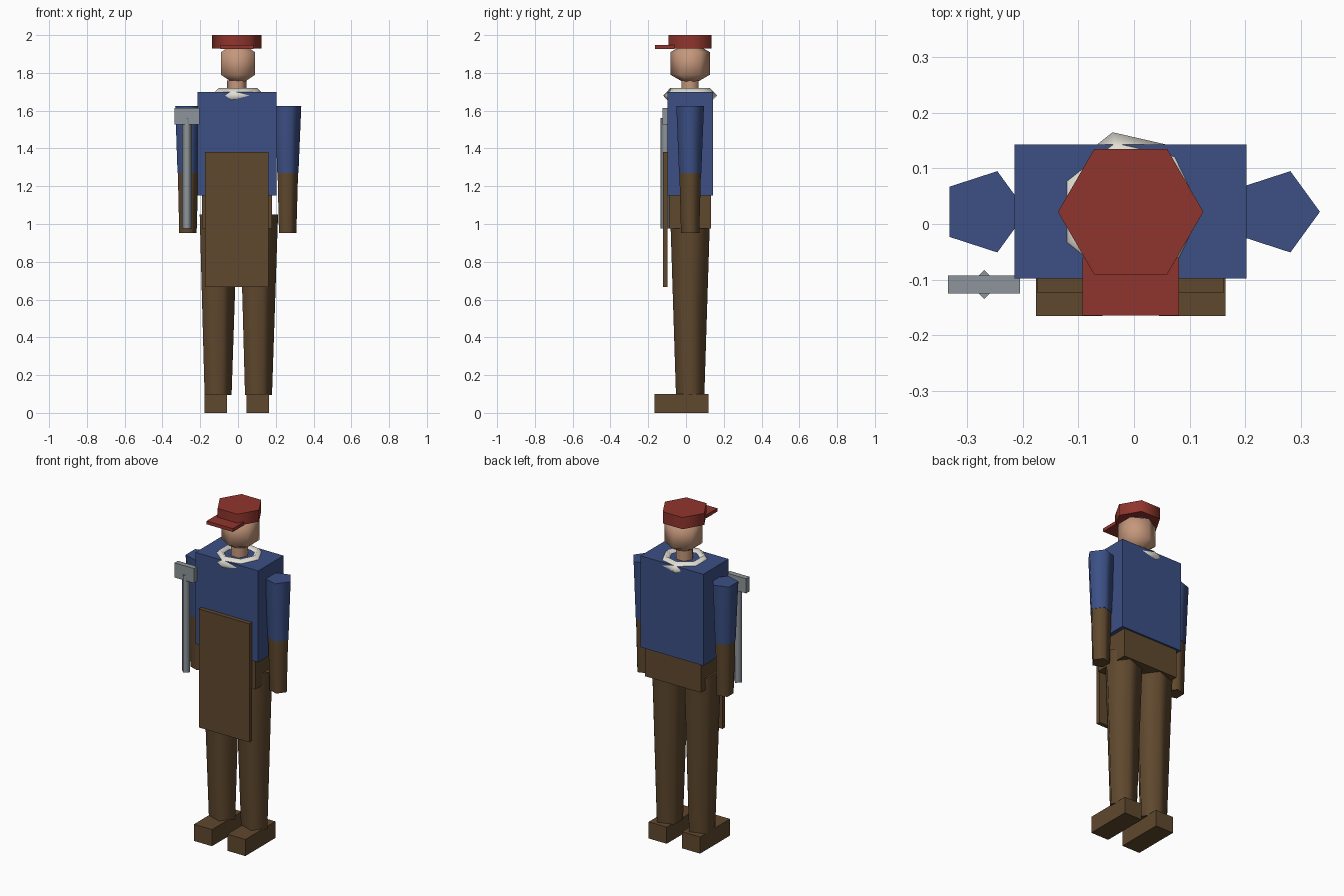
import bpy
import math

if "Cube" in bpy.data.objects:
    bpy.data.objects.remove(bpy.data.objects["Cube"])

CX, CY = -0.006, 0.022  # body axis


def material(name, rgb, metal=0.0):
    m = bpy.data.materials.new(name)
    m.use_nodes = True
    m.diffuse_color = (*rgb, 1)
    m.node_tree.nodes["Principled BSDF"].inputs["Base Color"].default_value = (*rgb, 1)
    return m


BLUE = material("blue cloth", (0.045, 0.080, 0.235))
BROWN = material("brown leather", (0.115, 0.065, 0.027))
RED = material("red cloth", (0.280, 0.036, 0.026))
SKIN = material("skin", (0.56, 0.31, 0.20))
CREAM = material("cream scarf", (0.76, 0.74, 0.66))
GREY = material("grey metal", (0.27, 0.30, 0.325))


def finish(name, mat):
    ob = bpy.context.object
    ob.name = ob.data.name = name
    ob.data.materials.append(mat)
    return ob


def box(name, mat, x, y, z):
    """Box spanning the given (low, high) pairs."""
    spans = (x, y, z)
    bpy.ops.mesh.primitive_cube_add(size=1, location=[sum(s) / 2 for s in spans])
    ob = finish(name, mat)
    for v in ob.data.vertices:
        v.co = [c * (s[1] - s[0]) for c, s in zip(v.co, spans)]
    return ob


def taper(name, mat, sides, x, y, z, r_low, r_high, turn=0.0):
    """Prism with a corner towards +x, smooth sides and flat caps."""
    bpy.ops.mesh.primitive_cone_add(vertices=sides, radius1=r_low, radius2=r_high,
                                    depth=z[1] - z[0], location=(x, y, sum(z) / 2))
    ob = finish(name, mat)
    first = ob.data.vertices[0].co
    spin = turn - math.atan2(first.y, first.x)
    c, s = math.cos(spin), math.sin(spin)
    for v in ob.data.vertices:
        v.co.x, v.co.y = c * v.co.x - s * v.co.y, s * v.co.x + c * v.co.y
    for p in ob.data.polygons:
        p.use_smooth = abs(p.normal.z) < 0.9
    return ob


# Trunk
box("torso", BLUE, (-0.215, 0.203), (-0.098, 0.143), (1.15, 1.70))
box("hips", BROWN, (CX - 0.185, CX + 0.185), (-0.09, 0.132), (0.977, 1.16))
box("apron", BROWN, (-0.175, 0.162), (-0.123, -0.098), (0.667, 1.38))

# Limbs
for side, s in (("left", 1), ("right", -1)):
    arm_x, leg_x, boot_x = (CX + s * d for d in (0.264, 0.107, 0.111))
    taper(side + "_sleeve", BLUE, 5, arm_x, CY, (1.27, 1.625), 0.062, 0.077)
    taper(side + "_forearm", BROWN, 5, arm_x, CY, (0.953, 1.275), 0.051, 0.060)
    taper(side + "_leg", BROWN, 5, leg_x, CY, (0.095, 1.05), 0.079, 0.111)
    box(side + "_boot", BROWN, (boot_x - 0.06, boot_x + 0.06), (-0.166, 0.119), (0, 0.1))

# Head and neck
taper("neck", SKIN, 6, CX, CY, (1.66, 1.76), 0.052, 0.052)
bpy.ops.mesh.primitive_uv_sphere_add(segments=6, ring_count=2, radius=0.12,
                                     location=(CX + 0.006, CY, 1.85))
head = finish("head", SKIN)
bpy.ops.object.shade_smooth()

# Scarf ring around the neck
bpy.ops.mesh.primitive_torus_add(major_segments=7, minor_segments=4, major_radius=0.107,
                                 minor_radius=0.04, location=(CX, CY, 1.68))
finish("scarf", CREAM)
bpy.ops.object.shade_smooth()

# Cap
taper("cap", RED, 6, CX, CY, (1.93, 2.0), 0.131, 0.131)
box("cap_brim", RED, (-0.093, 0.081), (-0.165, -0.06), (1.927, 1.947))

# Hammer held at the right side
taper("hammer_handle", GREY, 4, -0.27, -0.109, (0.975, 1.56), 0.026, 0.026)
box("hammer_head", GREY, (-0.335, -0.205), (-0.125, -0.093), (1.527, 1.615))
